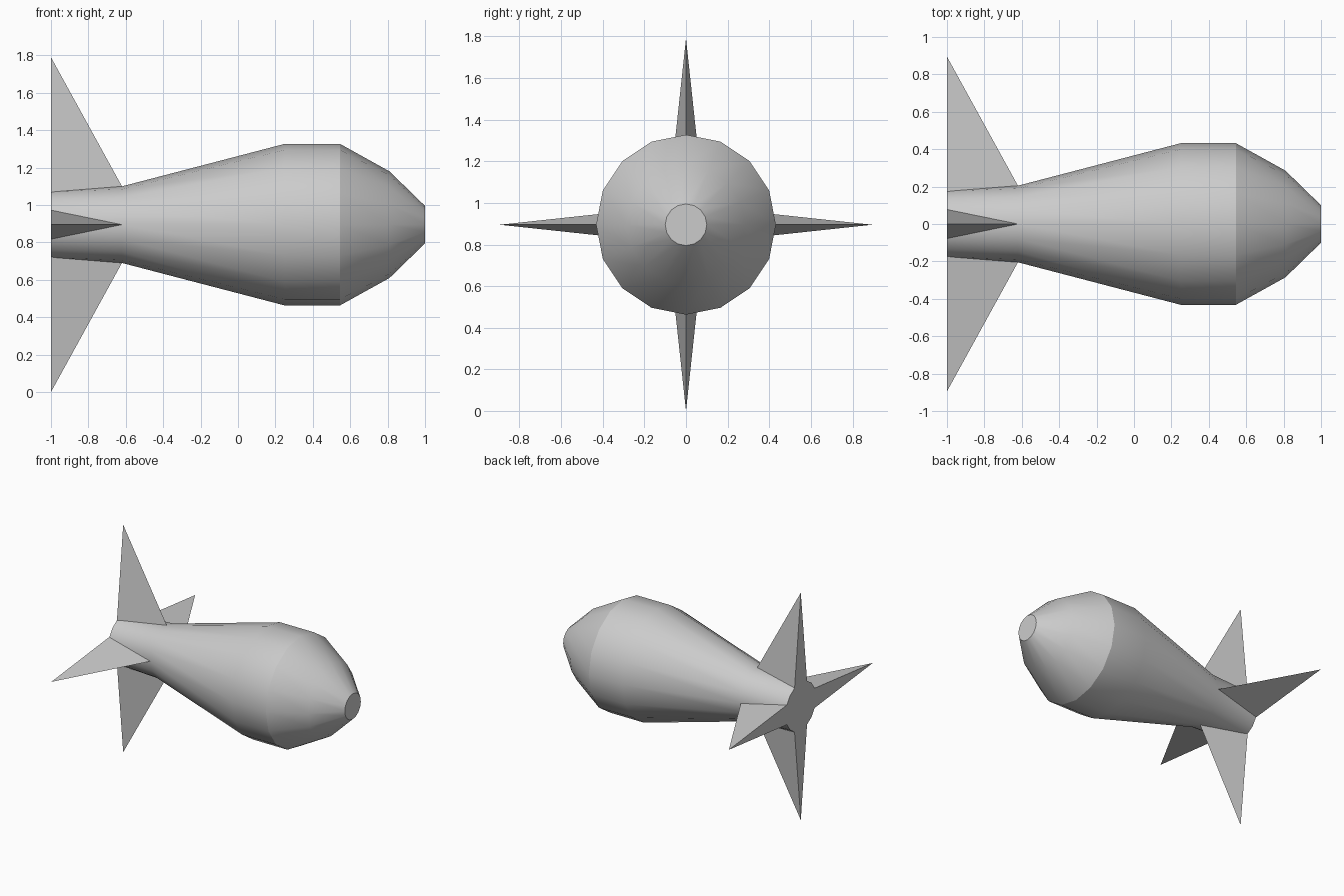
import bpy, bmesh, math
from mathutils import Matrix

cube = bpy.data.objects.get("Cube")
if cube:
    bpy.data.objects.remove(cube, do_unlink=True)

AXIS_Z = 0.895
SIDES = 16

grey = bpy.data.materials.new("plain grey")
grey.use_nodes = True
colour = (0.6, 0.6, 0.6, 1)
grey.diffuse_color = colour
grey.node_tree.nodes["Principled BSDF"].inputs["Base Color"].default_value = colour


def make_object(name, bm):
    bmesh.ops.recalc_face_normals(bm, faces=bm.faces)
    mesh = bpy.data.meshes.new(name)
    bm.to_mesh(mesh)
    bm.free()
    mesh.materials.append(grey)
    obj = bpy.data.objects.new(name, mesh)
    obj.location.z = AXIS_Z
    bpy.context.collection.objects.link(obj)
    return obj


# Body: rings along x, from the tail to the blunt nose
profile = [(-1, 0.19), (-0.62, 0.205), (0.25, 0.432),
           (0.545, 0.432), (0.81, 0.285), (1, 0.1)]
bm = bmesh.new()
rings = []
for x, r in profile:
    angles = [2 * math.pi * i / SIDES for i in range(SIDES)]
    rings.append([bm.verts.new((x, r * math.cos(a), r * math.sin(a))) for a in angles])
for a, b in zip(rings, rings[1:]):
    for i in range(SIDES):
        j = (i + 1) % SIDES
        bm.faces.new((a[i], a[j], b[j], b[i]))
bm.faces.new(rings[0])
bm.faces.new(rings[-1])
body = make_object("body", bm)
bpy.ops.object.select_all(action="DESELECT")
body.select_set(True)
bpy.context.view_layer.objects.active = body
bpy.ops.object.shade_smooth_by_angle(angle=math.radians(25))


# Fins: tapered wedges with a flat rear face, one per quarter turn
def make_fin(name, turn):
    bm = bmesh.new()
    points = [(-1, 0.078, 0.17), (-1, -0.078, 0.17), (-0.62, 0, 0.204), (-1, 0, 0.895)]
    v = [bm.verts.new(p) for p in points]
    for a, b, c in ((0, 1, 2), (0, 1, 3), (0, 2, 3), (1, 2, 3)):
        bm.faces.new((v[a], v[b], v[c]))
    bm.transform(Matrix.Rotation(turn * math.pi / 2, 4, "X"))
    make_object(name, bm)


for turn, name in enumerate(("top_fin", "front_fin", "bottom_fin", "back_fin")):
    make_fin(name, turn)
